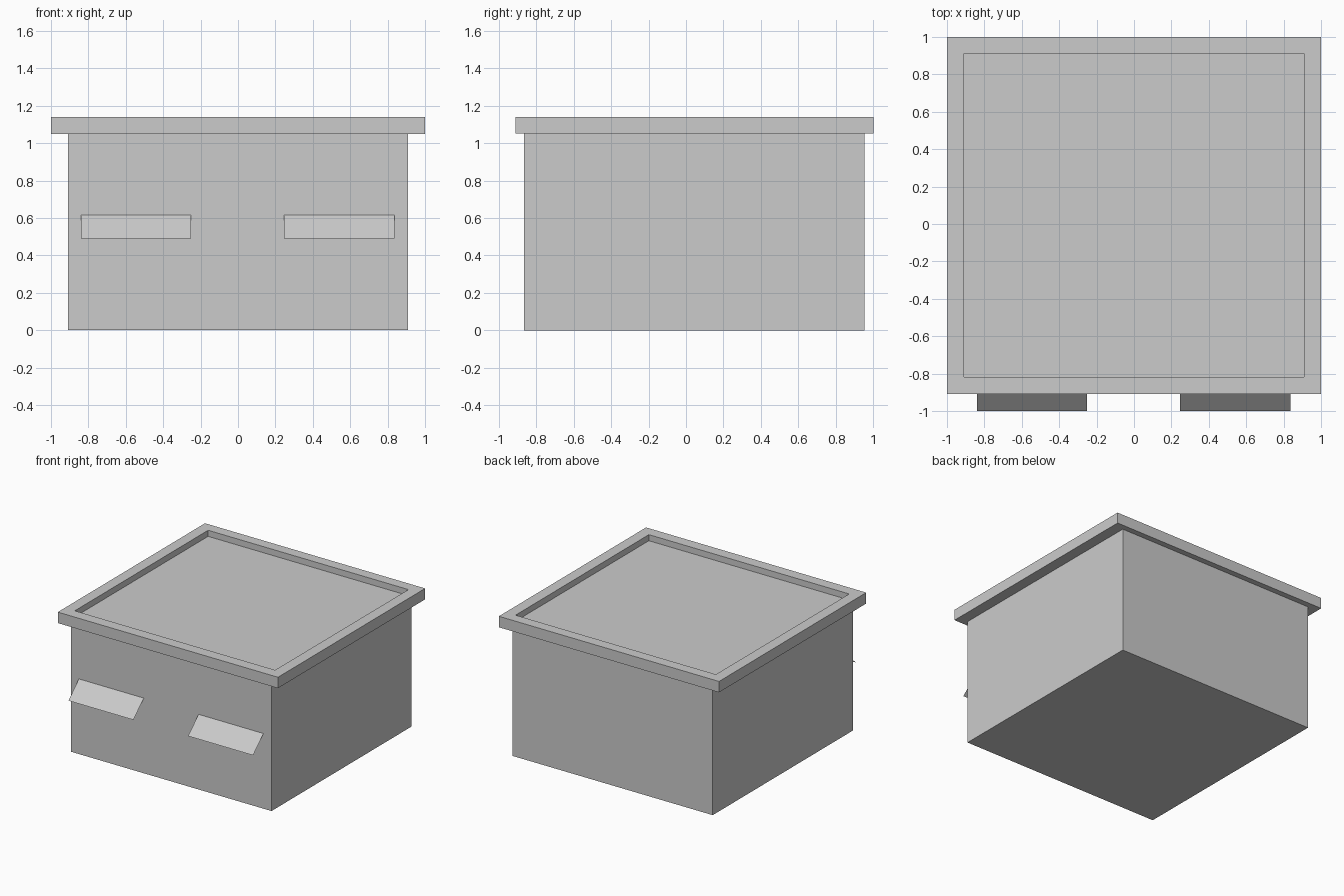
import bpy

if "Cube" in bpy.data.objects:
    bpy.data.objects.remove(bpy.data.objects["Cube"])


def add_mesh(name, verts, faces):
    mesh = bpy.data.meshes.new(name)
    mesh.from_pydata(verts, [], faces)
    mesh.update()
    obj = bpy.data.objects.new(name, mesh)
    bpy.context.collection.objects.link(obj)
    return obj


def loft_rects(name, rings, cap_bottom=False, cap_top=False):
    """Join stacked rectangles given as (half_width, y_front, y_back, z)."""
    verts, faces = [], []
    for hx, y0, y1, z in rings:
        verts += [(-hx, y0, z), (hx, y0, z), (hx, y1, z), (-hx, y1, z)]
    for r in range(len(rings) - 1):
        a = r * 4
        for i in range(4):
            j = (i + 1) % 4
            faces.append((a + i, a + j, a + 4 + j, a + 4 + i))
    if cap_bottom:
        faces.append((3, 2, 1, 0))
    if cap_top:
        n = len(verts)
        faces.append((n - 4, n - 3, n - 2, n - 1))
    return add_mesh(name, verts, faces)


# Main building block, closed on top by the roof
WALL = (0.91, -0.865, 0.953)
loft_rects("building_walls", [(*WALL, 0.0), (*WALL, 1.05)], cap_bottom=True)

# Overhanging roof rim with a shallow recessed deck
RIM = (1.0, -0.91, 1.0)
DECK = (0.91, -0.818, 0.912)
loft_rects("roof", [(*WALL, 1.05), (*RIM, 1.05), (*RIM, 1.14),
                    (*DECK, 1.14), (*DECK, 1.09)], cap_top=True)

# Thin sloping awnings on the front wall
for side, x0 in (("left", -0.84), ("right", 0.247)):
    x1 = x0 + 0.59
    add_mesh(f"awning_{side}",
             [(x0, -1.0, 0.49), (x1, -1.0, 0.49),
              (x1, -0.865, 0.617), (x0, -0.865, 0.617)],
             [(0, 1, 2, 3)])
